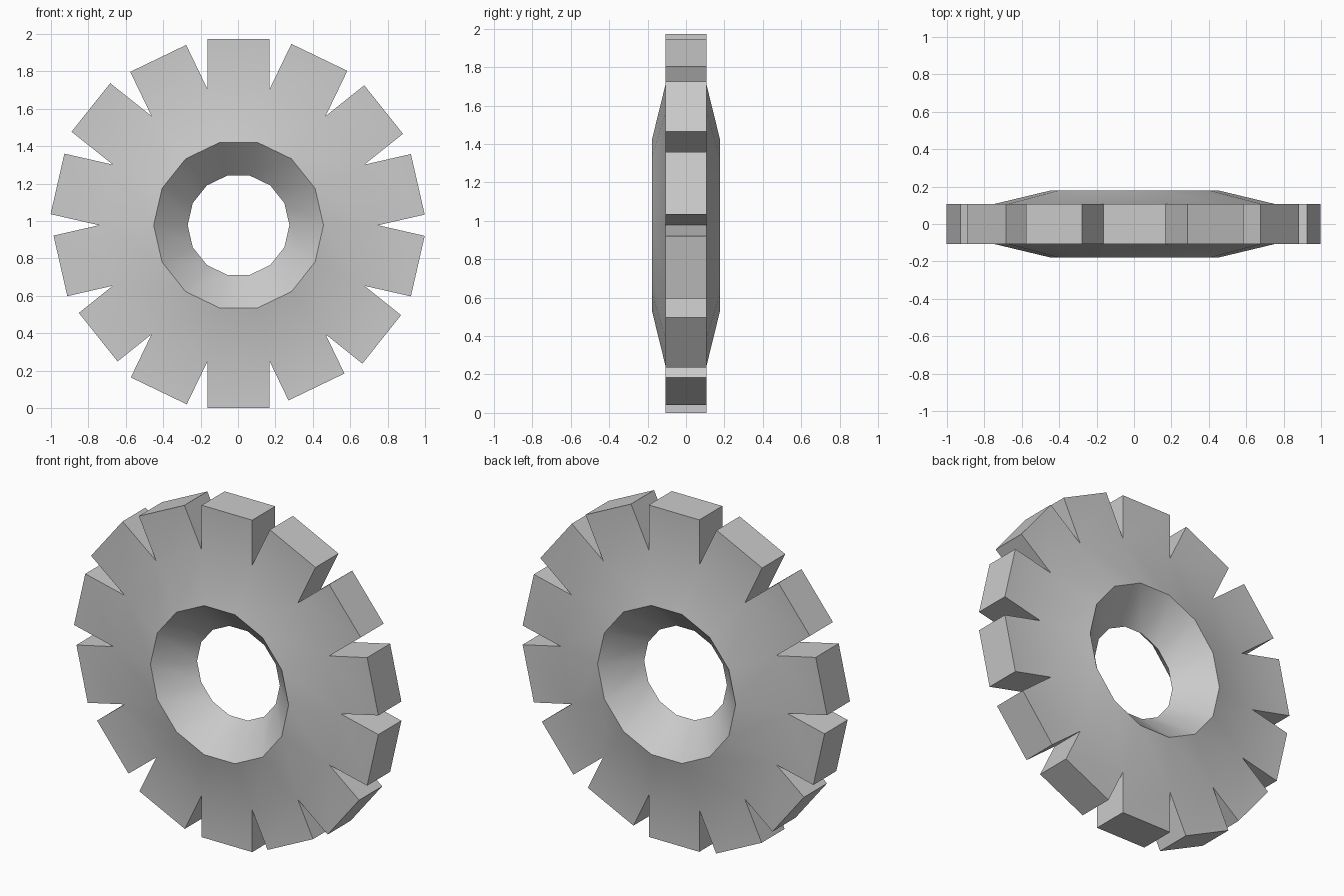
import bpy, bmesh, math
from mathutils import Vector

if "Cube" in bpy.data.objects:
    bpy.data.objects.remove(bpy.data.objects["Cube"])

N = 14
CX, CZ = 0.003, 0.977
# worn tooth lengths, clockwise from the top tooth
TIPS = [0.995, 0.996, 0.992, 0.983, 0.983, 0.979, 0.960,
        0.977, 0.983, 0.960, 0.977, 0.993, 1.010, 0.990]
HALF_W = 0.166          # half tooth width
HALF_T = 0.108          # half tooth thickness
STEP = 2 * math.pi / N
ROOT = HALF_W / math.sin(STEP / 2)

bm = bmesh.new()


def ring(radius, y):
    """Ring of vertices placed at the notch angles."""
    return [bm.verts.new((CX + radius * math.sin((i - 0.5) * STEP), y,
                          CZ + radius * math.cos((i - 0.5) * STEP))) for i in range(N)]


def bridge(a, b):
    for i in range(N):
        j = (i + 1) % N
        bm.faces.new((a[i], a[j], b[j], b[i]))


# hub: bore narrowing to the middle, raised rim, slope to the tooth roots
bore = ring(0.272, 0)
roots = []
for s in (-1, 1):
    rim, root = ring(0.454, s * 0.178), ring(ROOT, s * HALF_T)
    bridge(bore, rim)
    bridge(rim, root)
    roots.append(root)

# teeth: straight-sided blocks growing from the root edges
for i, tip in enumerate(TIPS):
    a, j = i * STEP, (i + 1) % N
    out = Vector((math.sin(a), 0, math.cos(a)))
    side = Vector((math.cos(a), 0, -math.sin(a)))
    base = [roots[0][i], roots[0][j], roots[1][j], roots[1][i]]
    end = [bm.verts.new(Vector((CX, y, CZ)) + out * tip + side * w)
           for w, y in ((-HALF_W, -HALF_T), (HALF_W, -HALF_T),
                        (HALF_W, HALF_T), (-HALF_W, HALF_T))]
    for k in range(4):
        m = (k + 1) % 4
        bm.faces.new((base[k], base[m], end[m], end[k]))
    bm.faces.new(end)

bmesh.ops.recalc_face_normals(bm, faces=bm.faces)
mesh = bpy.data.meshes.new("gear_wheel")
bm.to_mesh(mesh)
bm.free()
gear = bpy.data.objects.new("gear_wheel", mesh)
bpy.context.collection.objects.link(gear)
bpy.context.view_layer.objects.active = gear
gear.select_set(True)
bpy.ops.object.shade_smooth_by_angle(angle=math.radians(30))
